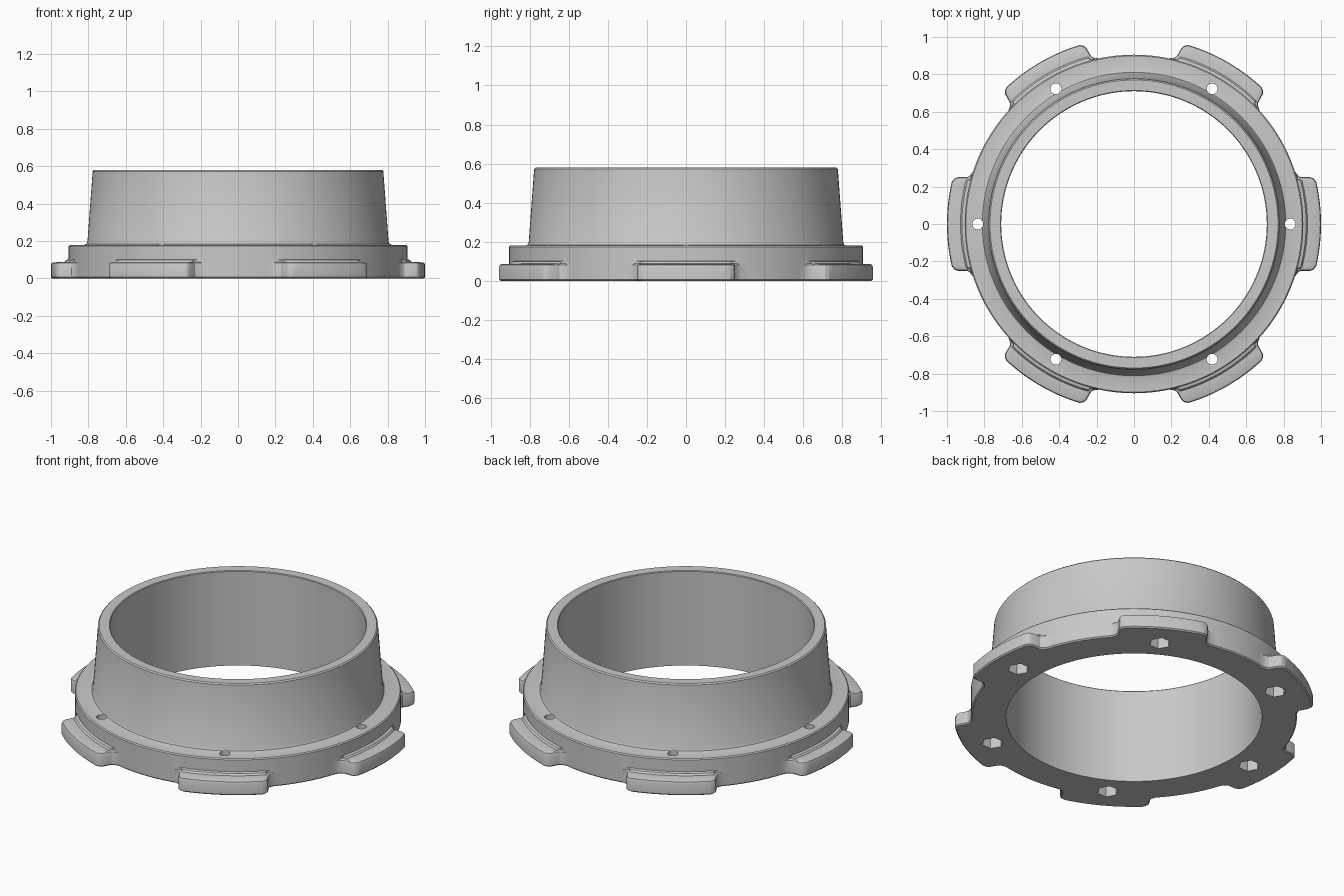
import bpy, bmesh, math
from mathutils import Matrix

if "Cube" in bpy.data.objects:
    bpy.data.objects.remove(bpy.data.objects["Cube"], do_unlink=True)

grey = bpy.data.materials.new("plain grey")
grey.use_nodes = True
colour = (0.58, 0.58, 0.58, 1)
grey.diffuse_color = colour
grey.node_tree.nodes["Principled BSDF"].inputs["Base Color"].default_value = colour

COUNT = 6
FLANGE = 0.905
HOLE_RADIUS = 0.835


def to_object(name, bm):
    bmesh.ops.recalc_face_normals(bm, faces=bm.faces)
    mesh = bpy.data.meshes.new(name)
    bm.to_mesh(mesh)
    bm.free()
    mesh.materials.append(grey)
    obj = bpy.data.objects.new(name, mesh)
    bpy.context.collection.objects.link(obj)
    return obj


def outline(outer, half, flare, base=FLANGE):
    """Flange circle with straight-sided tabs, as (angle, radius) points."""
    root = half + flare
    foot = math.sqrt(base ** 2 - half ** 2)
    tip = math.sqrt(outer ** 2 - half ** 2)
    reach = tip - foot
    corner = 0.25 * reach
    side = [(math.sqrt(base ** 2 - root ** 2), root),
            (foot + 0.08 * reach, half + 0.3 * flare),
            (foot + 0.22 * reach, half),
            (tip - corner, half),
            (tip - 0.3 * corner, half - 0.3 * corner)]
    polar = [(math.atan2(y, x), math.hypot(x, y)) for x, y in side]
    span = math.asin((half - corner) / outer)
    tab = [(-a, r) for a, r in polar]
    tab += [(span * t / 6, outer) for t in range(-6, 7)]
    tab += polar[::-1]
    # Plain flange arc up to the next tab
    start = polar[0][0]
    gap = math.tau / COUNT - 2 * start
    tab += [(start + gap * t / 10, base) for t in range(1, 10)]
    return [(a + math.tau * i / COUNT, r) for i in range(COUNT) for a, r in tab]


def circle(radius):
    return [(a, radius) for a, _ in outline(1.0, 0.25, 0.03)]


def loft(name, levels):
    """Join (outline, z) rings into one closed ring-shaped solid."""
    bm = bmesh.new()
    rings = [[bm.verts.new((r * math.cos(a), r * math.sin(a), z)) for a, r in points]
             for points, z in levels]
    for k, ring in enumerate(rings):
        following = rings[(k + 1) % len(rings)]
        for i in range(len(ring)):
            j = (i + 1) % len(ring)
            bm.faces.new((ring[i], ring[j], following[j], following[i]))
    return to_object(name, bm)


def drill(target, sides, radius, z0, z1, turn):
    """Cut an upright prism out of the target at a screw position."""
    bm = bmesh.new()
    place = (Matrix.Rotation(turn, 4, 'Z')
             @ Matrix.Translation((HOLE_RADIUS, 0, (z0 + z1) / 2))
             @ Matrix.Rotation(math.pi / 2, 4, 'Z'))
    bmesh.ops.create_cone(bm, cap_ends=True, segments=sides, radius1=radius, radius2=radius,
                          depth=z1 - z0, matrix=place)
    tool = to_object("drill_cutter", bm)
    tool.hide_render = True
    mod = target.modifiers.new("drill", 'BOOLEAN')
    mod.operation, mod.solver, mod.object = 'DIFFERENCE', 'EXACT', tool
    bpy.context.view_layer.objects.active = target
    bpy.ops.object.modifier_apply(modifier=mod.name)
    bpy.data.objects.remove(tool, do_unlink=True)


# Locking tabs with chamfered rims, then the small step where they meet the flange
levels = [
    (outline(0.993, 0.243, 0.03, FLANGE - 0.007), 0),
    (outline(1.0, 0.25, 0.03), 0.007),
    (outline(1.0, 0.25, 0.03), 0.072),
    (outline(0.996, 0.246, 0.03), 0.082),
    (outline(0.986, 0.237, 0.03), 0.086),
    (outline(0.928, 0.237, 0.03), 0.088),
    (outline(0.92, 0.234, 0.03), 0.098),
]

# Flange top, tapered collar and straight bore
levels += [(circle(r), z) for r, z in [
    (FLANGE, 0.102), (FLANGE, 0.174), (0.899, 0.18),
    (0.822, 0.18), (0.811, 0.184), (0.805, 0.196),
    (0.777, 0.573), (0.77, 0.58), (0.714, 0.58), (0.71, 0.576), (0.71, 0)]]
collar = loft("flanged_collar", levels)

# Screw holes with hexagonal nut pockets underneath
for i in range(COUNT):
    turn = math.tau * i / COUNT
    drill(collar, 24, 0.029, -0.1, 0.3, turn)
    drill(collar, 6, 0.06, -0.1, 0.1, turn)

bpy.ops.object.select_all(action='DESELECT')
collar.select_set(True)
bpy.context.view_layer.objects.active = collar
bpy.ops.object.shade_smooth_by_angle(angle=math.radians(25))
